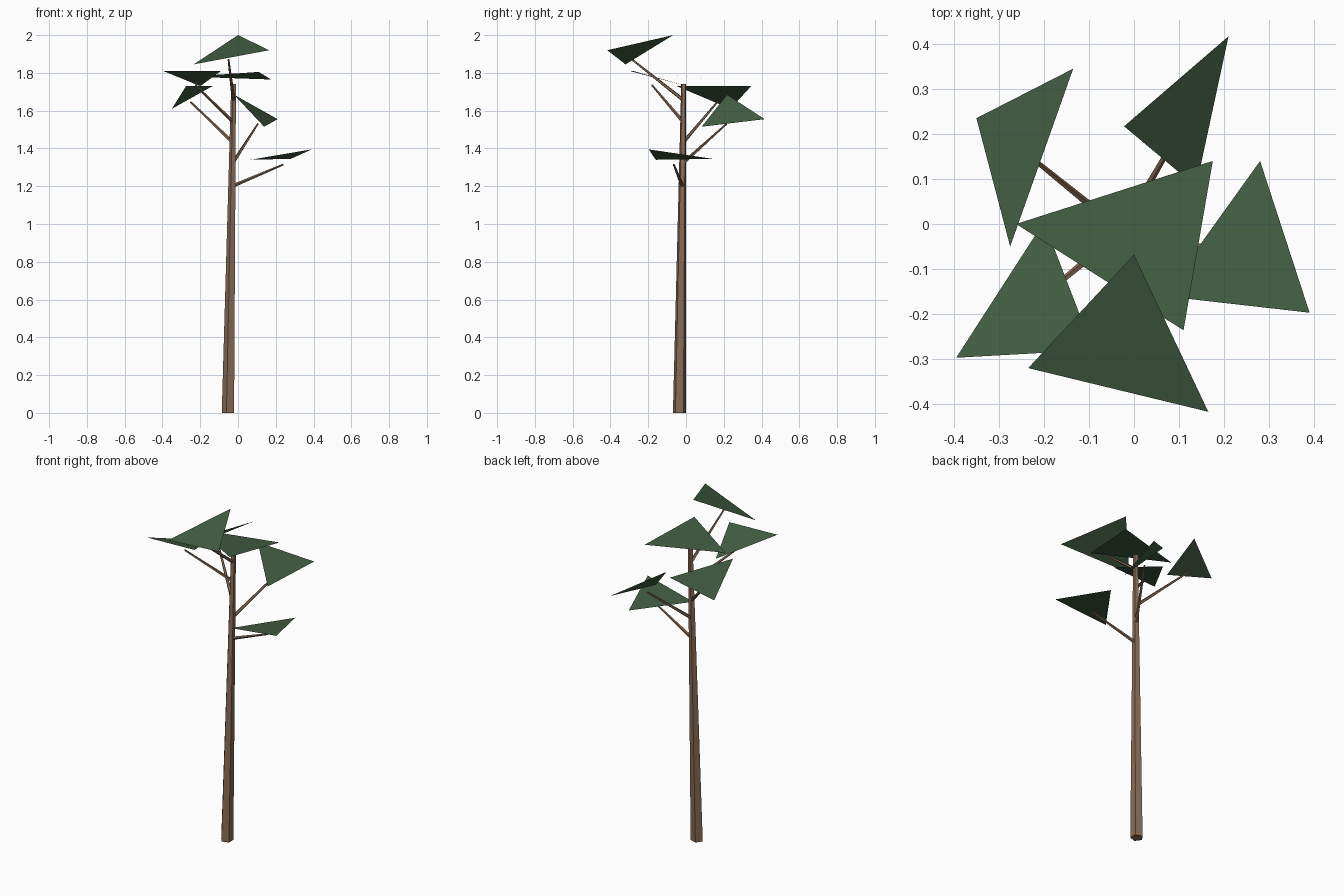
import bpy
from math import cos, sin, tau
from mathutils import Vector

cube = bpy.data.objects.get("Cube")
if cube:
    bpy.data.objects.remove(cube)


def material(name, color):
    mat = bpy.data.materials.new(name)
    mat.use_nodes = True
    mat.diffuse_color = color
    bsdf = next(n for n in mat.node_tree.nodes if n.type == "BSDF_PRINCIPLED")
    bsdf.inputs["Base Color"].default_value = color
    bsdf.inputs["Roughness"].default_value = 0.9
    return mat


bark = material("bark_brown", (0.25, 0.15, 0.09, 1))
needles = material("needle_green", (0.055, 0.11, 0.055, 1))


def add_mesh(name, verts, faces, mat):
    mesh = bpy.data.meshes.new(name)
    mesh.from_pydata(verts, [], faces)
    mesh.materials.append(mat)
    obj = bpy.data.objects.new(name, mesh)
    bpy.context.collection.objects.link(obj)
    return obj


def tapered_limb(name, start, end, r_start, r_end, upright=False, sides=5):
    """Five-sided tapered beam; an upright limb keeps level end caps."""
    start, end = Vector(start), Vector(end)
    u, v = Vector((-1, 0, 0)), Vector((0, -1, 0))
    if not upright:
        axis = (end - start).normalized()
        u = axis.cross(Vector((0, 0, 1))).normalized()
        v = axis.cross(u)
    verts = [c + r * (u * cos(tau * i / sides) + v * sin(tau * i / sides))
             for c, r in ((start, r_start), (end, r_end)) for i in range(sides)]
    faces = [(i, (i + 1) % sides, sides + (i + 1) % sides, sides + i)
             for i in range(sides)]
    faces += [tuple(reversed(range(sides))), tuple(range(sides, 2 * sides))]
    return add_mesh(name, verts, faces, bark)


# Leaning trunk
base, tip = Vector((-0.05, -0.035, 0)), Vector((-0.022, -0.012, 1.74))
tapered_limb("trunk", base, tip, 0.036, 0.014, upright=True)

# Branches: height where each leaves the trunk, and its outer end
branches = {
    "lower_left": (1.2, (0.24, -0.065, 1.315)),
    "back_left": (1.32, (0.105, 0.215, 1.53)),
    "back_right": (1.43, (-0.25, 0.165, 1.645)),
    "front_right": (1.54, (-0.225, -0.18, 1.735)),
    "front": (1.655, (-0.05, -0.285, 1.87)),
}
for name, (z, end) in branches.items():
    tapered_limb(name + "_branch", base.lerp(tip, z / tip.z), end, 0.01, 0.005)

# Foliage: one flat triangle on each branch and one on the trunk top
foliage = {
    "lower_left": [(0.28, 0.14, 1.345), (0.065, -0.16, 1.34), (0.39, -0.197, 1.395)],
    "back_left": [(-0.022, 0.217, 1.685), (0.138, 0.083, 1.515), (0.21, 0.417, 1.555)],
    "back_right": [(-0.135, 0.345, 1.73), (-0.35, 0.235, 1.61), (-0.275, -0.05, 1.73)],
    "front_right": [(-0.2, 0.005, 1.73), (-0.395, -0.297, 1.81), (-0.09, -0.28, 1.81)],
    "front": [(0, -0.068, 2), (-0.235, -0.32, 1.845), (0.165, -0.417, 1.92)],
    "top": [(0.175, 0.14, 1.765), (-0.262, 0, 1.78), (0.11, -0.236, 1.805)],
}
for name, corners in foliage.items():
    add_mesh(name + "_foliage", corners, [(0, 1, 2)], needles)
